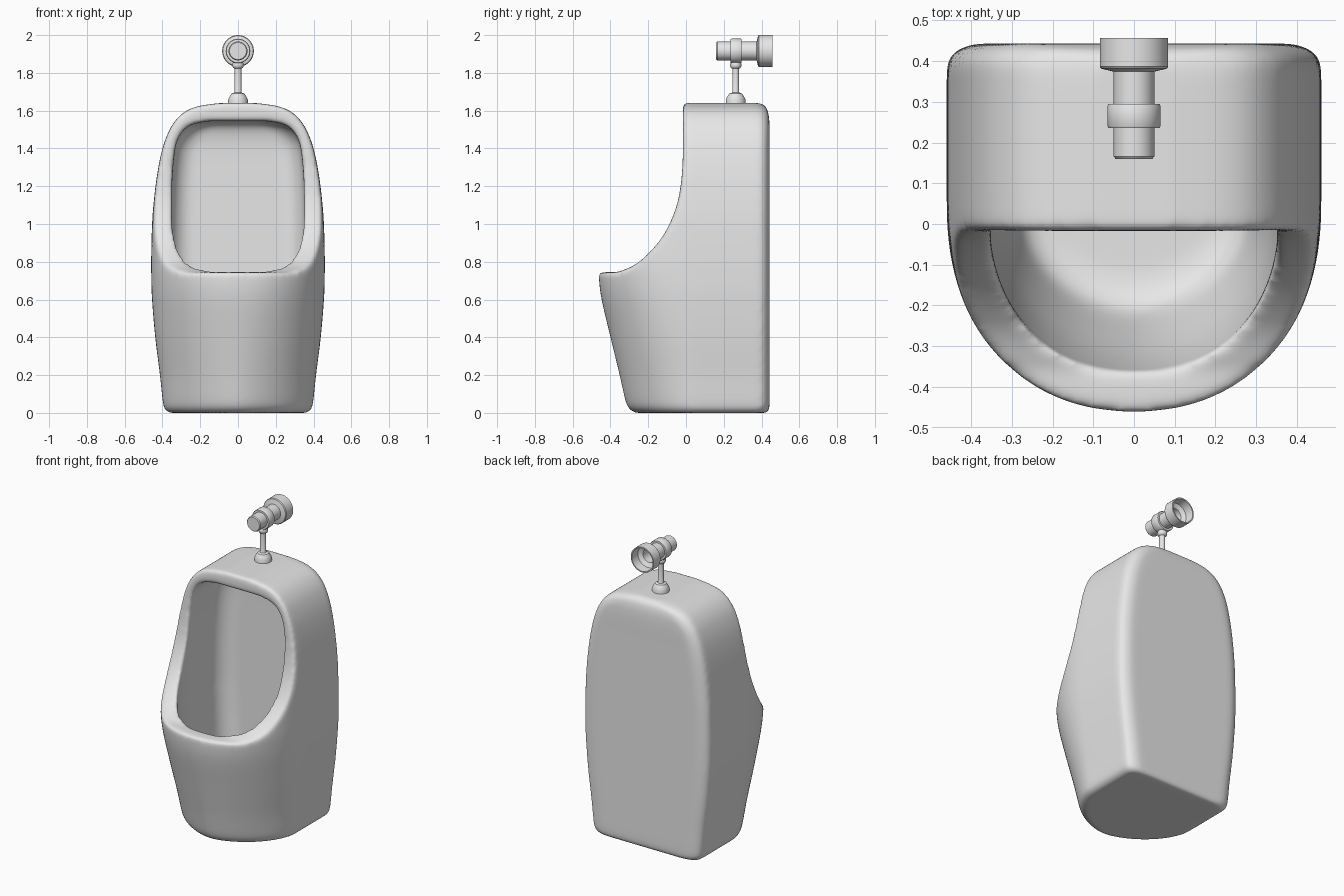
import bpy, bmesh
from math import sin, cos, pi
from mathutils import Vector

if "Cube" in bpy.data.objects:
    bpy.data.objects.remove(bpy.data.objects["Cube"])

# Single ceramic grey material
GREY = (0.8, 0.8, 0.8, 1)
ceramic = bpy.data.materials.new("light_grey")
ceramic.use_nodes = True
ceramic.diffuse_color = GREY
ceramic.node_tree.nodes["Principled BSDF"].inputs["Base Color"].default_value = GREY


def finish(name, bm):
    """Turn a bmesh into a named object with clean outward normals."""
    bmesh.ops.recalc_face_normals(bm, faces=bm.faces)
    mesh = bpy.data.meshes.new(name)
    bm.to_mesh(mesh)
    bm.free()
    mesh.materials.append(ceramic)
    ob = bpy.data.objects.new(name, mesh)
    bpy.context.collection.objects.link(ob)
    return ob


def spline(points, steps=5):
    """Smooth curve through points of any dimension."""
    pts = [Vector(p) for p in points]
    out = []
    for i in range(len(pts) - 1):
        a, b = pts[max(i - 1, 0)], pts[i]
        c, d = pts[i + 1], pts[min(i + 2, len(pts) - 1)]
        for k in range(steps):
            t = k / steps
            out.append(0.5 * (2 * b + (c - a) * t + (2 * a - 5 * b + 4 * c - d) * t**2
                              + (3 * b - a - 3 * c + d) * t**3))
    return out + [pts[-1]]


def section(width, front, back, mid, rx, ry, power):
    """D-shaped outline: bulging front, straight sides, rounded back corners."""
    rx = min(rx, width / 2)
    pts = []
    for i in range(65):
        a = pi * i / 64
        c, s = cos(a), max(sin(a), 0)
        x = width * abs(c) ** power * (1 if c > 0 else -1)
        pts.append((x, mid - (mid - front) * s ** power))
    corner = [(width - rx + rx * cos(pi / 2 * i / 8), back - ry + ry * sin(pi / 2 * i / 8))
              for i in range(9)]
    return pts + [(-x, y) for x, y in corner] + corner[::-1]


def loft(name, stations, mid, rx, ry, low_power):
    """Stack D sections of (z, half width, front y, back y), leaner towards the floor."""
    bm = bmesh.new()
    rings = []
    for z, w, f, b in spline(stations):
        power = 0.9 + (low_power - 0.9) * max(0, 1 - z / 0.75)
        rings.append([bm.verts.new((x, y, z)) for x, y in section(w, f, b, mid, rx, ry, power)])
    for lo, hi in zip(rings, rings[1:]):
        for i in range(len(lo)):
            j = (i + 1) % len(lo)
            bm.faces.new((lo[i], lo[j], hi[j], hi[i]))
    bm.faces.new(rings[0])
    bm.faces.new(rings[-1])
    return finish(name, bm)


def lathe(name, profile, axis, origin):
    """Revolve (radius, distance) pairs around an axis through origin."""
    axis, origin = Vector(axis), Vector(origin)
    bm = bmesh.new()
    verts = [bm.verts.new(origin + Vector((r, 0, 0)) + axis * d) for r, d in profile]
    edges = [bm.edges.new(pair) for pair in zip(verts, verts[1:])]
    bmesh.ops.spin(bm, geom=verts + edges, cent=origin, axis=axis, angle=2 * pi, steps=40)
    bmesh.ops.remove_doubles(bm, verts=bm.verts, dist=0.0002)
    ob = finish(name, bm)
    bpy.ops.object.select_all(action='DESELECT')
    ob.select_set(True)
    bpy.context.view_layer.objects.active = ob
    bpy.ops.object.shade_smooth_by_angle(angle=0.6)
    return ob


# Ceramic body, lofted bottom to top
body = loft("ceramic_body", [
    (0, 0.365, -0.27, 0.43), (0.02, 0.388, -0.30, 0.44), (0.06, 0.398, -0.32, 0.443),
    (0.2, 0.413, -0.352, 0.443), (0.4, 0.438, -0.4, 0.443), (0.6, 0.455, -0.447, 0.443),
    (0.72, 0.459, -0.461, 0.443), (0.85, 0.459, -0.457, 0.443), (1.05, 0.452, -0.457, 0.443),
    (1.25, 0.43, -0.457, 0.443), (1.4, 0.4, -0.457, 0.443), (1.5, 0.362, -0.457, 0.443),
    (1.56, 0.321, -0.457, 0.44), (1.6, 0.272, -0.457, 0.433), (1.625, 0.205, -0.457, 0.42),
    (1.64, 0.1, -0.457, 0.395)], 0.05, 0.09, 0.055, 1.2)

# Cutter for the sweeping front opening
curve = spline([(-0.36, 0.745), (-0.25, 0.798), (-0.13, 0.925), (-0.055, 1.08),
                (-0.024, 1.24), (-0.017, 1.4)], 8)
outline = [(-1, 0.745)] + [tuple(p) for p in curve] + [(-0.017, 2), (-1, 2)]
bm = bmesh.new()
face = bm.faces.new([bm.verts.new((-1, y, z)) for y, z in outline])
ext = bmesh.ops.extrude_face_region(bm, geom=[face])
bmesh.ops.translate(bm, vec=(2, 0, 0),
                    verts=[v for v in ext["geom"] if isinstance(v, bmesh.types.BMVert)])
front_cutter = finish("front_cutter", bm)

# Cutter for the hollow bowl, an even wall thickness inside the body
bowl_cutter = loft("bowl_cutter", [
    (0.1, 0.21, -0.12, 0.28), (0.115, 0.255, -0.175, 0.315), (0.16, 0.285, -0.22, 0.335),
    (0.3, 0.312, -0.268, 0.345), (0.5, 0.338, -0.322, 0.345), (0.7, 0.352, -0.356, 0.345),
    (0.8, 0.355, -0.36, 0.345), (1.0, 0.355, -0.36, 0.345), (1.2, 0.35, -0.36, 0.345),
    (1.36, 0.338, -0.36, 0.345), (1.44, 0.322, -0.36, 0.34), (1.5, 0.285, -0.36, 0.325),
    (1.53, 0.235, -0.36, 0.3), (1.545, 0.15, -0.36, 0.26)], 0.03, 0.12, 0.12, 1.1)

# Cut the body, then soften every rim
for cutter in (front_cutter, bowl_cutter):
    cutter.hide_render = True
    cutter.hide_set(True)
    cut = body.modifiers.new(cutter.name, 'BOOLEAN')
    cut.operation = 'DIFFERENCE'
    cut.solver = 'EXACT'
    cut.object = cutter
remesh = body.modifiers.new("even_surface", 'REMESH')
remesh.mode = 'VOXEL'
remesh.voxel_size = 0.01
remesh.use_smooth_shade = True
soften = body.modifiers.new("soft_rims", 'SMOOTH')
soften.factor = 0.5
soften.iterations = 28

# Water supply stem with its foot and collar
lathe("supply_stem", [(0, 1.62), (0.052, 1.62), (0.052, 1.658), (0.045, 1.674), (0.034, 1.69),
                      (0.02, 1.695), (0.018, 1.7), (0.018, 1.822), (0.025, 1.826),
                      (0.03, 1.835), (0.03, 1.848), (0.024, 1.858), (0.024, 1.9), (0, 1.9)],
      (0, 0, 1), (0, 0.263, 0))

# Valve parts along one horizontal axis
VALVE = {
    "valve_pipe": [(0, 0.16), (0.045, 0.16), (0.05, 0.166), (0.05, 0.375), (0.045, 0.375)],
    "valve_ring": [(0.045, 0.235), (0.062, 0.235), (0.065, 0.24), (0.065, 0.29),
                   (0.062, 0.295), (0.045, 0.295)],
    "wall_flange": [(0.05, 0.374), (0.08, 0.381), (0.084, 0.386), (0.084, 0.457),
                    (0.076, 0.457), (0.072, 0.4), (0.045, 0.385), (0.045, 0.32), (0, 0.32)],
}
for name, profile in VALVE.items():
    lathe(name, profile, (0, 1, 0), (0, 0, 1.916))
